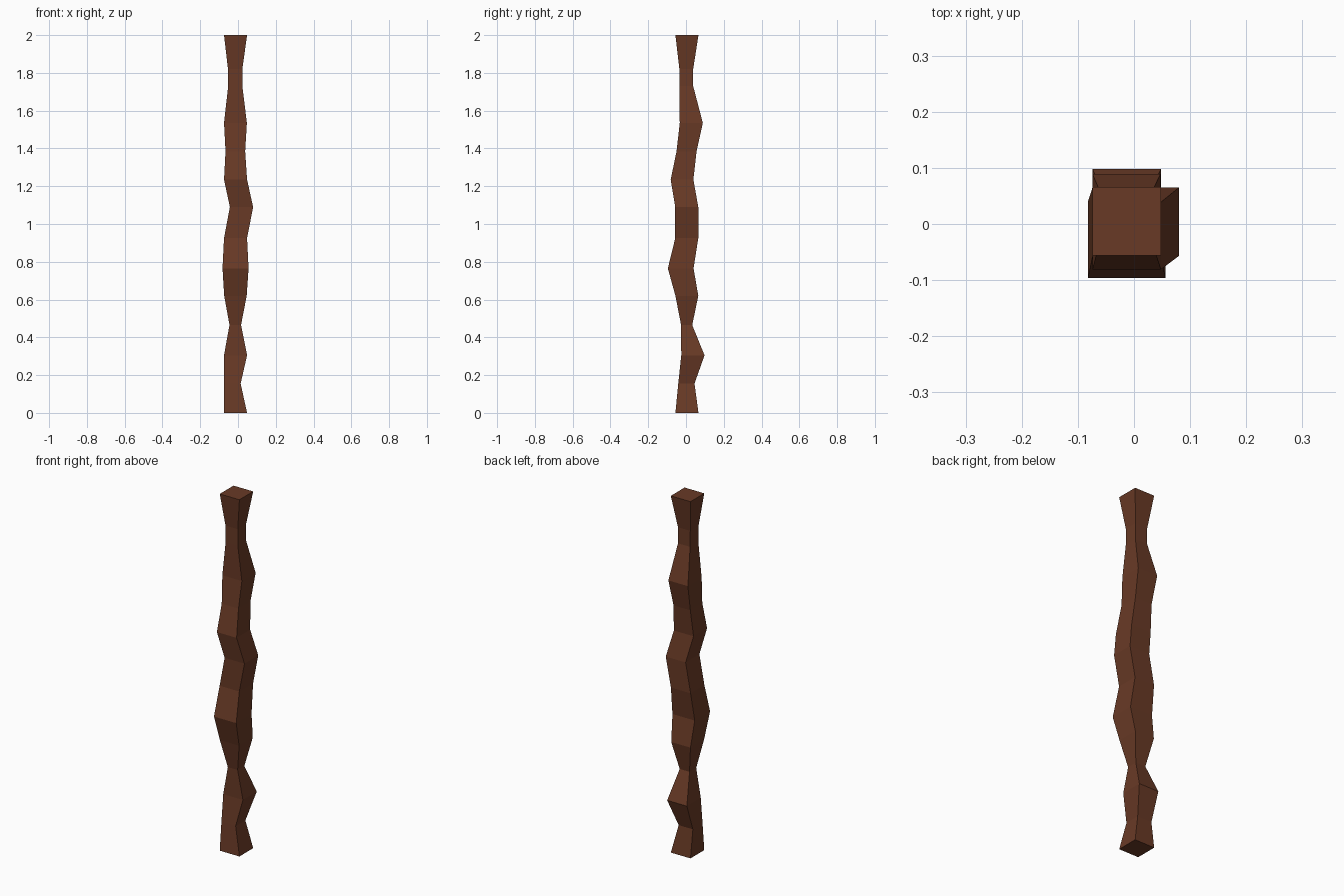
import bpy, bmesh

# Rectangular cross-sections up the post: z, xmin, xmax, ymin, ymax
SECTIONS = [
    (0.00, -0.074, 0.048, -0.056, 0.066),
    (0.155, -0.074, 0.014, -0.041, 0.045),
    (0.305, -0.074, 0.048, -0.025, 0.098),
    (0.465, -0.045, 0.016, -0.026, 0.033),
    (0.62, -0.073, 0.046, -0.056, 0.065),
    (0.765, -0.082, 0.056, -0.096, 0.040),
    (0.925, -0.074, 0.048, -0.057, 0.065),
    (1.09, -0.043, 0.080, -0.057, 0.065),
    (1.235, -0.074, 0.048, -0.081, 0.039),
    (1.385, -0.066, 0.038, -0.050, 0.056),
    (1.535, -0.074, 0.047, -0.033, 0.089),
    (1.73, -0.052, 0.023, -0.035, 0.038),
    (1.82, -0.053, 0.023, -0.035, 0.038),
    (2.00, -0.074, 0.048, -0.056, 0.066),
]

# Dark wood colour
wood = bpy.data.materials.new("dark_brown_wood")
wood.diffuse_color = (0.14, 0.042, 0.019, 1)

# Gnarled post: rings bridged with quads and capped at both ends
bm = bmesh.new()
rings = [[bm.verts.new((x, y, z)) for x, y in ((x0, y0), (x1, y0), (x1, y1), (x0, y1))]
         for z, x0, x1, y0, y1 in SECTIONS]
for low, high in zip(rings, rings[1:]):
    for i in range(4):
        j = (i + 1) % 4
        bm.faces.new((low[i], low[j], high[j], high[i]))
bm.faces.new(rings[0][::-1])
bm.faces.new(rings[-1])

mesh = bpy.data.meshes.new("wooden_post")
bm.to_mesh(mesh)
bm.free()
mesh.materials.append(wood)
bpy.context.collection.objects.link(bpy.data.objects.new("wooden_post", mesh))
